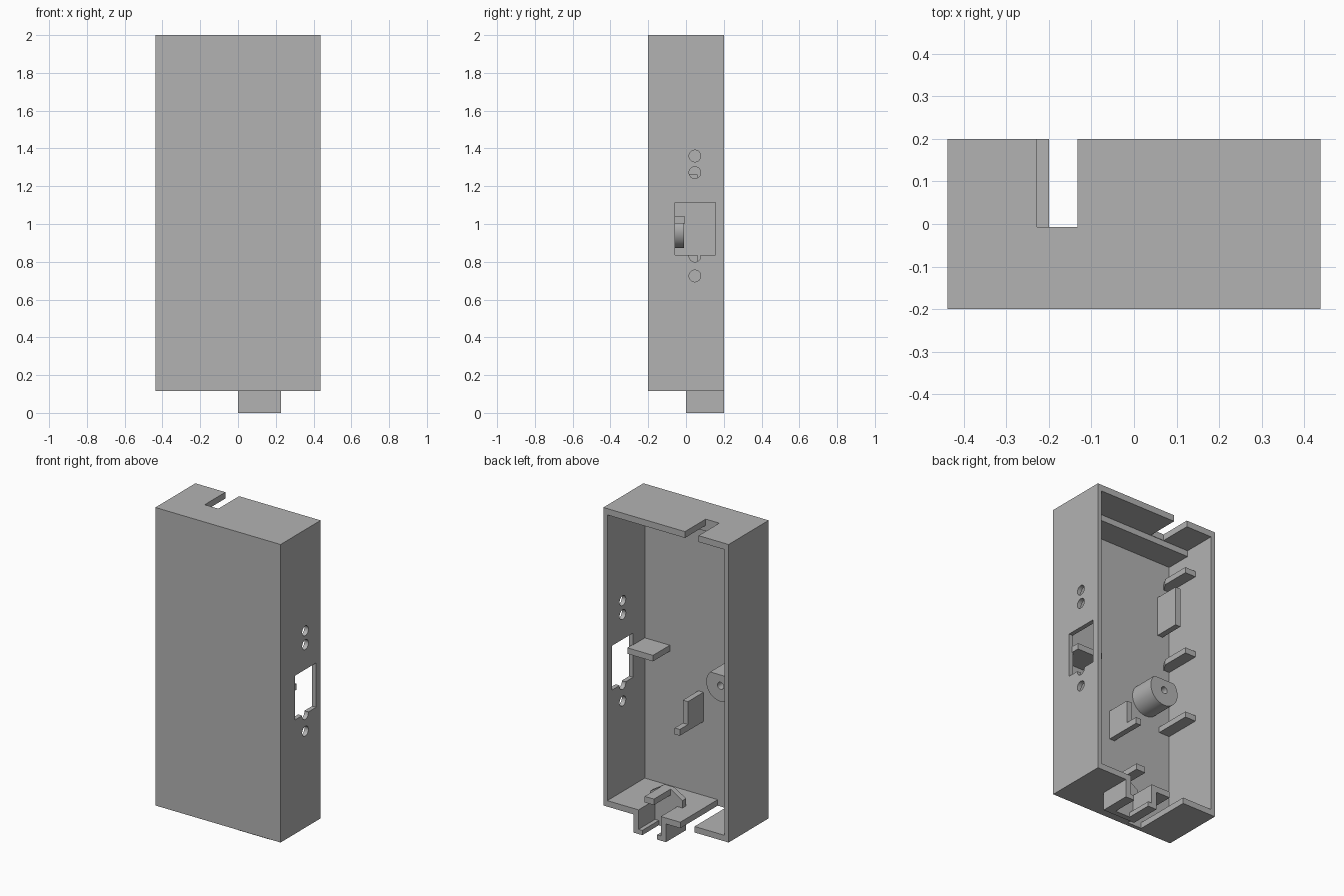
import bpy
import bmesh
from mathutils import Matrix, Vector

old = bpy.data.objects.get("Cube")
if old:
    bpy.data.objects.remove(old, do_unlink=True)

grey = bpy.data.materials.new("plain_grey")
grey.use_nodes = True
COLOR = (0.45, 0.45, 0.45, 1)
grey.diffuse_color = COLOR
grey.node_tree.nodes["Principled BSDF"].inputs["Base Color"].default_value = COLOR


def finish(name, bm):
    bmesh.ops.recalc_face_normals(bm, faces=bm.faces)
    mesh = bpy.data.meshes.new(name)
    bm.to_mesh(mesh)
    bm.free()
    mesh.materials.append(grey)
    obj = bpy.data.objects.new(name, mesh)
    bpy.context.scene.collection.objects.link(obj)
    return obj


def box(name, x, y, z):
    """Box from (low, high) pairs."""
    bm = bmesh.new()
    bmesh.ops.create_cube(bm, size=1)
    for v in bm.verts:
        v.co = Vector([(a + b) / 2 + c * (b - a) for (a, b), c in zip((x, y, z), v.co)])
    return finish(name, bm)


def cylinder(name, axis, center, radius, length, sides=48):
    bm = bmesh.new()
    turn = Matrix.Rotation(1.5707963, 4, 'Y' if axis == 'X' else 'X')
    bmesh.ops.create_cone(bm, cap_ends=True, segments=sides, radius1=radius,
                          radius2=radius, depth=length,
                          matrix=Matrix.Translation(center) @ turn)
    return finish(name, bm)


def prism(name, points, place, offset):
    """Extrude a profile; place maps a 2D point to 3D."""
    bm = bmesh.new()
    face = bm.faces.new([bm.verts.new(place(a, b)) for a, b in points])
    new = bmesh.ops.extrude_face_region(bm, geom=[face])["geom"]
    bmesh.ops.translate(bm, vec=offset, verts=[g for g in new if isinstance(g, bmesh.types.BMVert)])
    return finish(name, bm)


def cut(target, cutters):
    for c in cutters:
        c.hide_render = True
        mod = target.modifiers.new("cut", 'BOOLEAN')
        mod.operation = 'DIFFERENCE'
        mod.solver = 'EXACT'
        mod.object = c
    graph = bpy.context.evaluated_depsgraph_get()
    mesh = bpy.data.meshes.new_from_object(target.evaluated_get(graph))
    target.modifiers.clear()
    target.data = mesh
    for c in cutters:
        bpy.data.objects.remove(c, do_unlink=True)


def smooth(obj):
    bpy.ops.object.select_all(action='DESELECT')
    obj.select_set(True)
    bpy.context.view_layer.objects.active = obj
    bpy.ops.object.shade_smooth_by_angle()


W, D, LOW, TOP = 0.438, 0.2, 0.115, 2.0
IN_X, IN_Y = 0.41, -0.174       # inner wall faces
FLOOR, CEIL = 0.153, 1.96
ROOT = IN_Y - 0.01              # inner parts sink slightly into the front wall

# Open-backed case with cable slots, window and round holes
case = box("case", (-W, W), (-D, D), (LOW, TOP))
cutters = [
    box("cavity", (-IN_X, IN_X), (IN_Y, 0.3), (FLOOR, CEIL)),
    box("top_slot", (-0.228, -0.133), (-0.007, 0.3), (1.9, 2.1)),
    box("bottom_slot", (-0.2, -0.1), (IN_Y, 0.3), (0.05, 0.17)),
    box("clip_opening", (0.036, 0.192), (0.03, 0.3), (0.05, 0.17)),
    box("window", (0.39, 0.5), (-0.058, 0.155), (0.835, 1.115)),
]
for z in (1.36, 1.272, 0.83, 0.725):
    cutters.append(cylinder("hole", 'X', (0.44, 0.047, z), 0.031, 0.1))
cut(case, cutters)
smooth(case)

# Stiffening rib under the top wall
box("top_rib", (-IN_X - 0.01, IN_X + 0.01), (ROOT, -0.01), (1.922, CEIL + 0.005))

# Support shelf beside the window
box("window_shelf", (0.235, IN_X + 0.005), (ROOT, -0.006), (1.002, 1.04))

# Screw boss with a flat top and a centre hole
boss = cylinder("screw_boss", 'Y', (-0.235, (ROOT - 0.01) / 2, 0.972), 0.1, -0.01 - ROOT)
cut(boss, [
    cylinder("boss_hole", 'Y', (-0.235, 0, 0.972), 0.022, 0.3, 24),
    box("boss_flat", (-0.5, 0), (-0.5, 0.5), (1.04, 1.2)),
])
smooth(boss)

# Board rests along the right wall
wall = -IN_X - 0.005
box("lower_rest", (wall, -0.335), (ROOT, 0.06), (0.8, 0.836))
for name, z in (("middle_rest", 1.225), ("upper_rest", 1.757)):
    prism(name, [(wall, ROOT), (-0.375, ROOT), (-0.335, -0.12), (-0.335, 0.06), (wall, 0.06)],
          lambda a, b: (a, b, z), (0, 0, 0.036))

# Upright guide plate
box("guide_plate", (-0.36, -0.323), (ROOT, -0.014), (1.44, 1.69))

# Stepped board stop
prism("stepped_stop",
      [(ROOT, 0.62), (0.062, 0.62), (0.062, 0.66), (-0.02, 0.66), (-0.02, 0.805), (ROOT, 0.805)],
      lambda a, b: (0, a, b), (0.036, 0, 0))

# Clip below the case: end plate, two hooked sides, overhead tongue
MID = 0.114
end = [(-MID, 0), (MID, 0), (MID, 0.2), (0.035, 0.25), (-0.035, 0.25), (-MID, 0.2)]
prism("clip_end_plate", end, lambda a, b: (MID + a, 0, b), (0, 0.035, 0))
hook = [(MID, 0), (0.052, 0), (0.052, 0.03), (0.078, 0.03), (0.078, FLOOR), (MID, FLOOR)]
for name, side in (("left_clip_hook", 1), ("right_clip_hook", -1)):
    prism(name, hook, lambda a, b: (MID + side * a, 0.001, b), (0, D - 0.001, 0))
box("clip_tongue", (MID - 0.03, MID + 0.035), (0.01, D), (0.212, 0.25))
